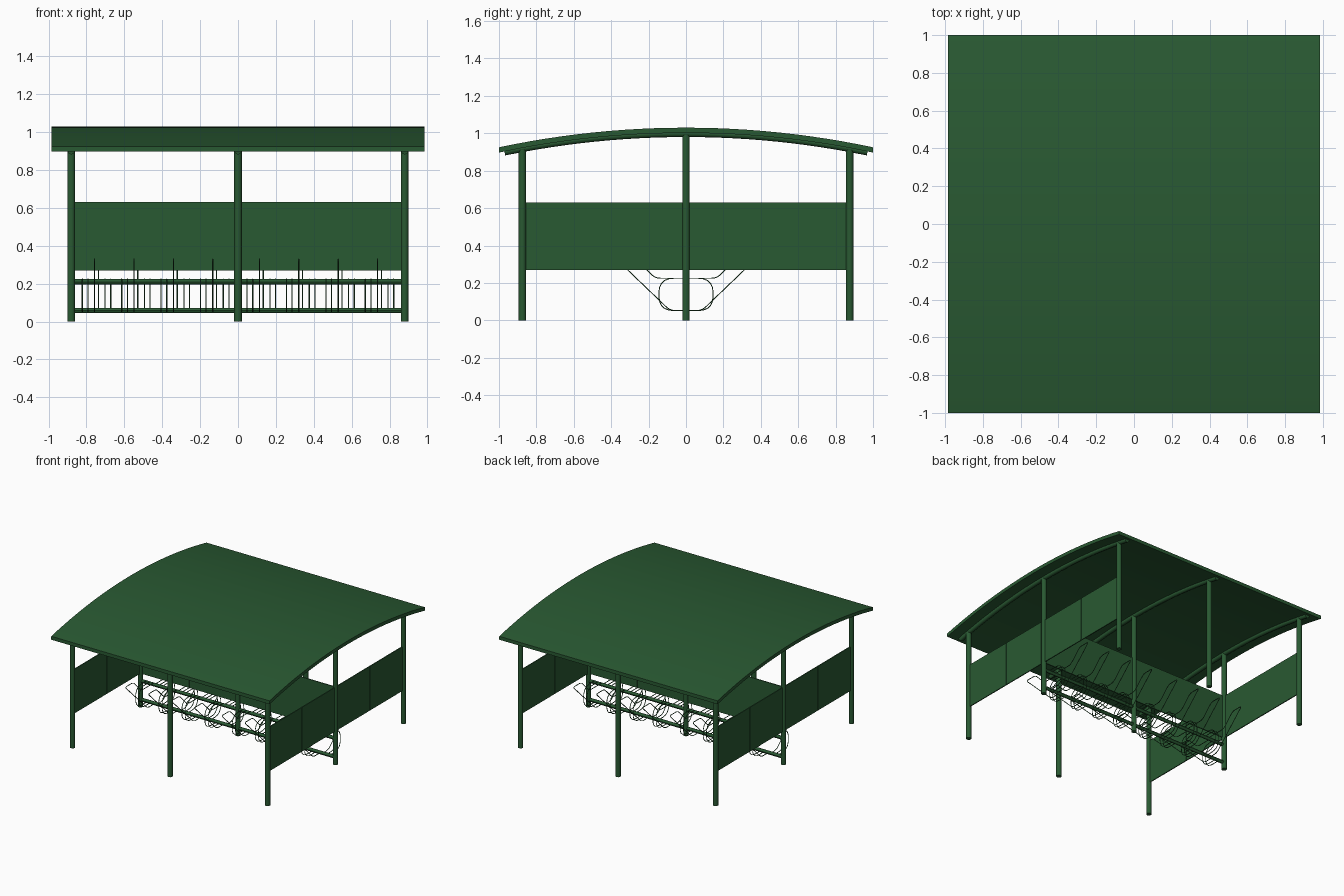
import bpy, bmesh, math
from mathutils import Vector

if "Cube" in bpy.data.objects:
    bpy.data.objects.remove(bpy.data.objects["Cube"])

mat = bpy.data.materials.new("green_paint")
mat.diffuse_color = (0.022, 0.10, 0.032, 1)
mat.use_nodes = True
mat.node_tree.nodes["Principled BSDF"].inputs["Base Color"].default_value = mat.diffuse_color

# Circular arc of the roof top: crown at 1.03, eaves at 0.925
SAG = 0.105
R = (1 + SAG * SAG) / (2 * SAG)


def roof_z(y):
    return 1.03 - R + math.sqrt(R * R - y * y)


def finish(ob, smooth=False):
    ob.data.materials.append(mat)
    if smooth:
        bpy.ops.object.select_all(action='DESELECT')
        ob.select_set(True)
        bpy.context.view_layer.objects.active = ob
        bpy.ops.object.shade_smooth_by_angle()
    return ob


def box(name, center, size):
    bpy.ops.mesh.primitive_cube_add(size=1, location=center)
    ob = bpy.context.object
    ob.name = name
    ob.scale = size
    return finish(ob)


def rod(name, a, b, r, sides=16):
    a, b = Vector(a), Vector(b)
    bpy.ops.mesh.primitive_cylinder_add(vertices=sides, radius=r, depth=(b - a).length,
                                        location=(a + b) / 2)
    ob = bpy.context.object
    ob.name = name
    ob.rotation_euler = (b - a).to_track_quat('Z', 'Y').to_euler()
    return finish(ob, True)


def tubes(name, paths, r, res=2):
    cu = bpy.data.curves.new(name, 'CURVE')
    cu.dimensions = '3D'
    cu.bevel_depth = r
    cu.bevel_resolution = res
    cu.use_fill_caps = True
    for pts in paths:
        sp = cu.splines.new('POLY')
        sp.points.add(len(pts) - 1)
        for p, co in zip(sp.points, pts):
            p.co = (*co, 1)
    ob = bpy.data.objects.new(name, cu)
    bpy.context.collection.objects.link(ob)
    cu.materials.append(mat)
    return ob


def rounded(pts, rads, n=5):
    """Round the inner corners of an open y-z polyline."""
    pts = [Vector(p) for p in pts]
    out = [pts[0]]
    for i in range(1, len(pts) - 1):
        p = pts[i]
        a = p + (pts[i - 1] - p).normalized() * rads[i - 1]
        b = p + (pts[i + 1] - p).normalized() * rads[i - 1]
        for k in range(n + 1):
            t = k / n
            out.append(a * (1 - t) ** 2 + p * 2 * t * (1 - t) + b * t * t)
    return out + [pts[-1]]


# Curved roof sheet
bm = bmesh.new()
N = 24
ys = [-1 + 2 * i / N for i in range(N + 1)]
section = [(y, roof_z(y)) for y in ys] + [(y, roof_z(y) - 0.028) for y in reversed(ys)]
face = bm.faces.new([bm.verts.new((-0.985, y, z)) for y, z in section])
ext = bmesh.ops.extrude_face_region(bm, geom=[face])
bmesh.ops.translate(bm, vec=(1.97, 0, 0),
                    verts=[v for v in ext['geom'] if isinstance(v, bmesh.types.BMVert)])
bmesh.ops.recalc_face_normals(bm, faces=bm.faces)
me = bpy.data.meshes.new("roof")
bm.to_mesh(me)
bm.free()
roof = bpy.data.objects.new("roof", me)
bpy.context.collection.objects.link(roof)
finish(roof, True)

# Posts and the arched roof beams above each row
for x in (-0.88, 0, 0.88):
    for y in (-0.875, 0, 0.875):
        rod("post", (x, y, 0), (x, y, roof_z(y) - 0.04), 0.02)
    tubes("roof_beam", [[(x, 0.97 * y, roof_z(0.97 * y) - 0.031) for y in ys]], 0.019)

# Infill panels: two bays on each side and two along the centre line, with slim battens
for s in (-1, 1):
    for x in (-0.88, 0.88):
        box("side_panel", (x, s * 0.4375, 0.45), (0.008, 0.84, 0.36))
        box("side_batten", (x, s * 0.4375, 0.45), (0.014, 0.01, 0.355))
    box("centre_panel", (s * 0.44, 0, 0.45), (0.845, 0.008, 0.36))
    box("centre_batten", (s * 0.44, 0, 0.45), (0.01, 0.014, 0.355))

# Rack rails
for z in (0.058, 0.21):
    rod("rack_rail", (-0.87, 0, z), (0.87, 0, z), 0.014, 12)

# Wire wheel holders: front set, then the same set turned half way round
high = rounded([(0, 0.052), (-0.085, 0.052), (-0.375, 0.33), (-0.27, 0.33),
                (-0.165, 0.225), (0, 0.225)], [0.03, 0.025, 0.025, 0.03])
low = rounded([(0, 0.052), (-0.145, 0.052), (-0.145, 0.225), (0, 0.225)], [0.08, 0.08])
high_paths, low_paths = [], []
for start in (-0.757, 0.113):
    for i in range(4):
        x = start + 0.208 * i
        for s in (1, -1):
            high_paths.append([(s * x, s * y, z) for y, z in high])
            for dx in (-0.015, 0.015):
                low_paths.append([(s * (x - 0.05 + dx), s * y, z) for y, z in low])
tubes("high_wheel_holders", high_paths, 0.003, 1)
tubes("low_wheel_holders", low_paths, 0.003, 1)
